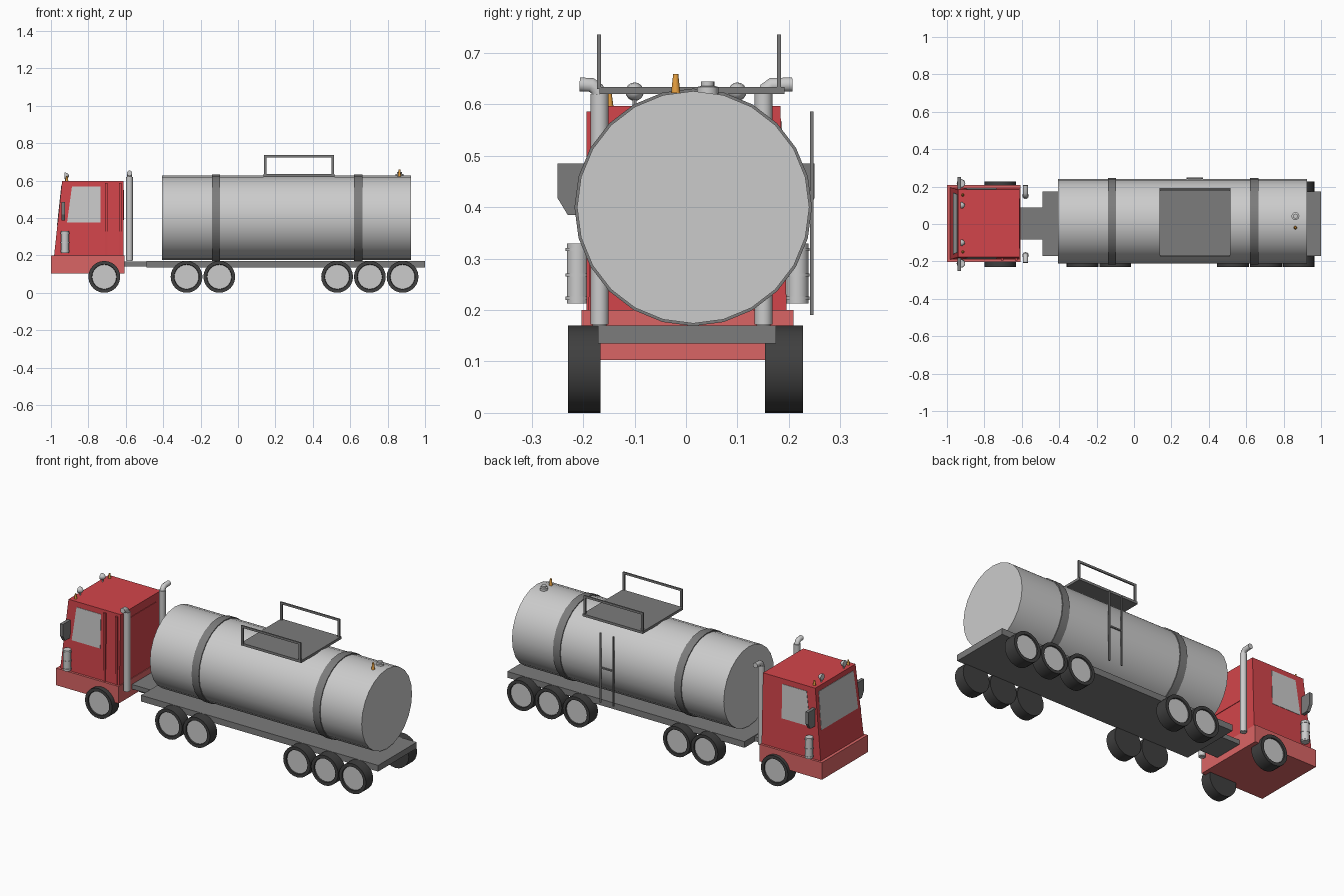
import bpy, bmesh, math
from mathutils import Vector, Matrix

if "Cube" in bpy.data.objects:
    bpy.data.objects.remove(bpy.data.objects["Cube"])


def material(name, rgb):
    m = bpy.data.materials.new(name)
    m.diffuse_color = (*rgb, 1)
    m.use_nodes = True
    m.node_tree.nodes["Principled BSDF"].inputs["Base Color"].default_value = m.diffuse_color
    return m


RED = material("cab_red", (0.65, 0.06, 0.07))
LIGHT_RED = material("bumper_red", (0.7, 0.13, 0.13))
ORANGE = material("amber", (0.8, 0.35, 0.05))
DARK = material("rubber", (0.05, 0.05, 0.05))
GREY = material("frame_grey", (0.2, 0.2, 0.2))
STEEL = material("steel", (0.55, 0.55, 0.55))


def finish(name, bm, mat, smooth=False):
    bmesh.ops.recalc_face_normals(bm, faces=bm.faces)
    me = bpy.data.meshes.new(name)
    bm.to_mesh(me)
    bm.free()
    ob = bpy.data.objects.new(name, me)
    bpy.context.collection.objects.link(ob)
    me.materials.append(mat)
    if smooth:
        bpy.context.view_layer.objects.active = ob
        ob.select_set(True)
        bpy.ops.object.shade_smooth_by_angle(angle=math.radians(35))
        ob.select_set(False)
    return ob


def box(name, x, y, z, mat):
    """Box from three (min, max) ranges."""
    bm = bmesh.new()
    bmesh.ops.create_cube(bm, size=1)
    for v in bm.verts:
        v.co = [(r[0] + r[1]) / 2 + c * (r[1] - r[0]) for c, r in zip(v.co, (x, y, z))]
    return finish(name, bm, mat)


def prism(name, corners, offset, mat):
    """Flat panel with the given corners, thickened along offset."""
    bm = bmesh.new()
    face = bm.faces.new([bm.verts.new(c) for c in corners])
    new = bmesh.ops.extrude_face_region(bm, geom=[face], use_keep_orig=True)["geom"]
    bmesh.ops.translate(bm, vec=offset, verts=[g for g in new if isinstance(g, bmesh.types.BMVert)])
    return finish(name, bm, mat)


def lathe(name, profile, origin, axis, mat, sides=24):
    """Revolve (radius, height) points about an axis through origin."""
    bm = bmesh.new()
    vs = [bm.verts.new((r, 0, h)) for r, h in profile]
    es = [bm.edges.new(p) for p in zip(vs, vs[1:])]
    bmesh.ops.spin(bm, geom=vs + es, axis=(0, 0, 1), cent=(0, 0, 0),
                   angle=math.tau, steps=sides, use_duplicate=False)
    bmesh.ops.remove_doubles(bm, verts=bm.verts, dist=1e-5)
    rot = Vector((0, 0, 1)).rotation_difference(Vector(axis)).to_matrix().to_4x4()
    bm.transform(Matrix.Translation(origin) @ rot)
    return finish(name, bm, mat, True)


def cyl(name, origin, axis, length, r, mat, sides=24, r2=None):
    r2 = r if r2 is None else r2
    return lathe(name, [(0, 0), (r, 0), (r2, length), (0, length)], origin, axis, mat, sides)


def tube(name, points, r, mat):
    cu = bpy.data.curves.new(name, "CURVE")
    cu.dimensions = "3D"
    cu.bevel_depth = r
    cu.bevel_resolution = 3
    cu.use_fill_caps = True
    sp = cu.splines.new("POLY")
    sp.points.add(len(points) - 1)
    for p, co in zip(sp.points, points):
        p.co = (*co, 1)
    cu.materials.append(mat)
    ob = bpy.data.objects.new(name, cu)
    bpy.context.collection.objects.link(ob)
    return ob


# Chassis and coupling
box("trailer_frame", (-0.49, 1.0), (-0.171, 0.175), (0.135, 0.17), GREY)
box("coupling_beam", (-0.62, -0.4), (-0.083, 0.087), (0.14, 0.166), GREY)

# Wheels
for i, x in enumerate((-0.715, -0.275, -0.10, 0.53, 0.705, 0.88)):
    for side, base in ((-1, -0.166), (1, 0.154)):
        w = 0.064 if side < 0 else 0.074
        tag = f"{i}_{'right' if side < 0 else 'left'}"
        lathe("tyre_" + tag, [(0, 0), (0.085, 0), (0.085, w), (0.067, w), (0.065, w - 0.012), (0, w - 0.012)],
              (x, base, 0.085), (0, side, 0), DARK)
        cyl("hub_" + tag, (x, base + side * (w - 0.013), 0.085), (0, side, 0), 0.006, 0.065, STEEL)

# Tank with bands
TY, TZ = 0.014, 0.40
cyl("tank", (-0.405, TY, TZ), (1, 0, 0), 1.33, 0.226, STEEL)
for i, x in enumerate((-0.14, 0.62)):
    cyl(f"tank_band_{i}", (x, TY, TZ), (1, 0, 0), 0.045, 0.231, GREY)

# Walkway and railings
box("walkway", (0.137, 0.515), (-0.168, 0.192), (0.62, 0.634), GREY)
for i, y in enumerate((-0.169, 0.181)):
    yr = (y - 0.004, y + 0.004)
    for x in (0.146, 0.507):
        box(f"rail_post_{i}", (x - 0.006, x + 0.006), yr, (0.63, 0.735), GREY)
    box(f"rail_top_{i}", (0.14, 0.513), yr, (0.724, 0.736), GREY)

# Ladder on the left side
for x in (0.285, 0.365):
    box("ladder_rail", (x - 0.004, x + 0.004), (0.241, 0.248), (0.19, 0.586), GREY)
box("ladder_rung", (0.285, 0.365), (0.241, 0.248), (0.385, 0.393), GREY)

# Tank hatch and rear beacon
lathe("tank_hatch", [(0, 0), (0.021, 0), (0.021, 0.014), (0.013, 0.016), (0.013, 0.025), (0, 0.025)],
      (0.863, 0.042, 0.62), (0, 0, 1), STEEL, 16)
cyl("rear_beacon", (0.863, -0.02, 0.622), (0, 0, 1), 0.037, 0.009, ORANGE, 12, 0.005)

# Cab body: bumper base and tapered cabin
CY = 0.003
box("cab_base", (-1.0, -0.608), (CY - 0.206, CY + 0.206), (0.103, 0.2), LIGHT_RED)


def half(z):
    return 0.193 - 0.0125 * (z - 0.2) / 0.4


def front(z):
    return -0.983 + 0.043 * (z - 0.2) / 0.4


bm = bmesh.new()
rings = [[bm.verts.new((x, CY + s * half(z), z)) for x, s in
          ((front(z), -1), (-0.612, -1), (-0.612, 1), (front(z), 1))] for z in (0.2, 0.597)]
bm.faces.new(rings[0])
bm.faces.new(rings[1])
for k in range(4):
    j = (k + 1) % 4
    bm.faces.new((rings[0][k], rings[0][j], rings[1][j], rings[1][k]))
finish("cabin", bm, RED)

# Windows
for s, tag in ((-1, "right"), (1, "left")):
    prism("side_window_" + tag, [(x, CY + s * (half(z) - 0.003), z) for x, z in
          ((-0.914, 0.375), (-0.735, 0.375), (-0.735, 0.567), (-0.888, 0.567))], (0, s * 0.005, 0), STEEL)
prism("windscreen", [(front(z) + 0.003, CY + s * h, z) for z, s, h in
      ((0.36, -1, 0.165), (0.36, 1, 0.165), (0.57, 1, 0.155), (0.57, -1, 0.155))], (-0.005, 0, 0), STEEL)
box("rear_window", (-0.615, -0.609), (-0.13, 0.136), (0.39, 0.55), RED)

# Grab bars behind the door
for x in (-0.705, -0.63):
    box("grab_bar", (x - 0.006, x + 0.006), (-0.194, -0.183), (0.2, 0.586), RED)

for s, tag in ((-1, "right"), (1, "left")):
    # Exhaust stack with outward elbow
    ey = -0.168 if s < 0 else 0.151
    tube("exhaust_" + tag, [(-0.58, ey, 0.17), (-0.58, ey, 0.615), (-0.58, ey + s * 0.005, 0.63),
                            (-0.58, ey + s * 0.016, 0.638), (-0.58, s * 0.207, 0.639)], 0.0145, STEEL)
    cyl("exhaust_sleeve_" + tag, (-0.58, ey, 0.172), (0, 0, 1), 0.448, 0.0175, STEEL, 16)
    # Side canister with rings
    cyl("canister_" + tag, (-0.925, CY + s * 0.214, 0.213), (0, 0, 1), 0.117, 0.021, STEEL, 16)
    for z in (0.22, 0.265, 0.315):
        cyl("canister_ring_" + tag, (-0.925, CY + s * 0.214, z), (0, 0, 1), 0.006, 0.023, STEEL, 16)
    # Mirror
    y0 = sorted((s * 0.18, s * 0.25))
    prism("mirror_" + tag, [(-0.943, s * 0.183, 0.485), (-0.943, s * 0.25, 0.485),
                            (-0.943, s * 0.25, 0.418), (-0.943, s * 0.23, 0.385),
                            (-0.943, s * 0.183, 0.385)], (0.018, 0, 0), GREY)
    # Roof beacon and lamp
    cyl("roof_beacon_" + tag, (-0.915, CY + s * 0.152, 0.595), (0, 0, 1), 0.03, 0.008, ORANGE, 12, 0.004)
    lathe("roof_lamp_" + tag, [(0, 0), (0.018, 0), (0.016, 0.012), (0.008, 0.022), (0, 0.025)],
          (-0.928, s * 0.1, 0.625), (1, 0, 0), STEEL, 16)
    cyl("lamp_stem_" + tag, (-0.92, s * 0.1, 0.595), (0, 0, 1), 0.025, 0.004, STEEL, 8)
